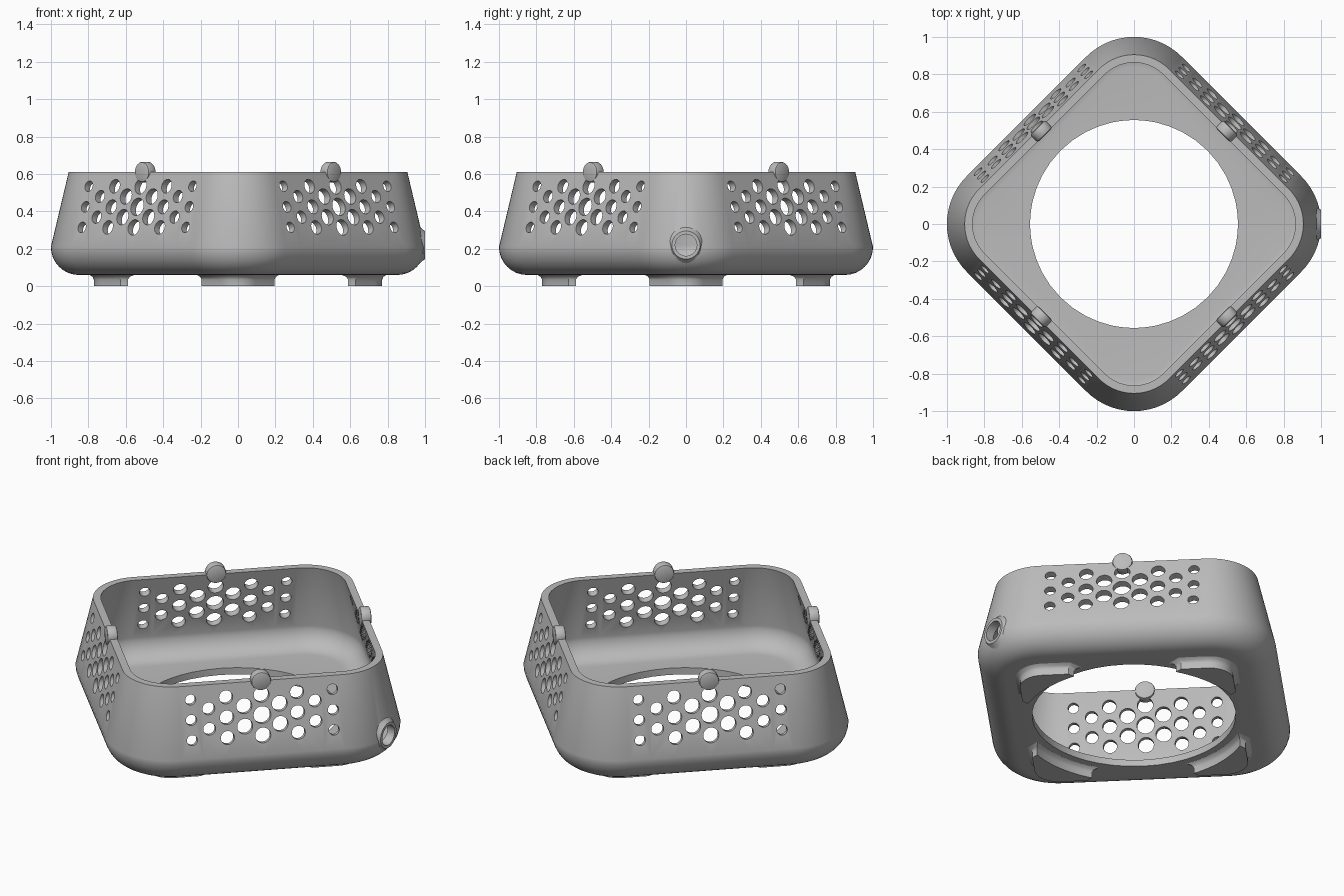
import bpy, bmesh
from math import sin, cos, pi, sqrt, atan2
from mathutils import Matrix, Vector

cube = bpy.data.objects.get("Cube")
if cube:
    bpy.data.objects.remove(cube)

grey = bpy.data.materials.new("plain_grey")
grey.use_nodes = True
grey.diffuse_color = (0.5, 0.5, 0.5, 1)
grey.node_tree.nodes["Principled BSDF"].inputs["Base Color"].default_value = (0.5, 0.5, 0.5, 1)

CORNER = 0.64     # distance of corner arc centres from the middle
RADIUS = 0.36     # largest corner radius
SIDE = CORNER / sqrt(2) + RADIUS
HOLE = 0.555
TILT = atan2(0.095, 0.40)


def finish(bm, name):
    bmesh.ops.recalc_face_normals(bm, faces=bm.faces)
    mesh = bpy.data.meshes.new(name)
    bm.to_mesh(mesh)
    bm.free()
    obj = bpy.data.objects.new(name, mesh)
    bpy.context.collection.objects.link(obj)
    mesh.materials.append(grey)
    return obj


def smooth(obj):
    bpy.ops.object.select_all(action='DESELECT')
    obj.select_set(True)
    bpy.context.view_layer.objects.active = obj
    bpy.ops.object.shade_smooth_by_angle(angle=0.6)


def loft(bm, rings, closed=False):
    """Skin a list of point rings; cap the ends or join last to first."""
    loops = [[bm.verts.new(p) for p in ring] for ring in rings]
    n = len(loops[0])
    for a, b in zip(loops, loops[1:] + (loops[:1] if closed else [])):
        for i in range(n):
            j = (i + 1) % n
            bm.faces.new((a[i], a[j], b[j], b[i]))
    if not closed:
        bm.faces.new(loops[0])
        bm.faces.new(loops[-1])


def rounded_square(inset, z, arc=14, flat=8):
    r = RADIUS - inset
    corners = []
    for k in range(4):
        a = k * pi / 2
        c = Vector((CORNER * cos(a), CORNER * sin(a), z))
        corners.append([c + r * Vector((cos(a + t), sin(a + t), 0))
                        for t in [pi / 2 * (i / arc - 0.5) for i in range(arc + 1)]])
    pts = []
    for k in range(4):
        pts += corners[k]
        start, end = corners[k][-1], corners[(k + 1) % 4][0]
        pts += [start.lerp(end, i / flat) for i in range(1, flat)]
    return pts


def circle_like(ring, z):
    return [Vector((p.x, p.y, 0)).normalized() * HOLE + Vector((0, 0, z)) for p in ring]


# Shell: tapered wall with a rounded base and a round floor opening
def fillet(inset, z, r, steps=8):
    arc = [pi / 2 * i / steps for i in range(steps + 1)]
    return [(inset + r * (1 - cos(t)), z - r * sin(t)) for t in arc]


outer = [(0.095, 0.61)] + fillet(0.0, 0.21, 0.15)
inner = [(0.137, 0.61)] + fillet(0.042, 0.22, 0.12)
rings = [rounded_square(*p) for p in outer]
rings.append(circle_like(rings[0], 0.06))
rings.append(circle_like(rings[0], 0.10))
rings += [rounded_square(*p) for p in reversed(inner)]
bm = bmesh.new()
loft(bm, rings, closed=True)
shell = finish(bm, "shell")

# Cutter: vent holes on four sides plus the cable hole
bm = bmesh.new()
for side in range(4):
    turn = Matrix.Rotation(pi / 4 + side * pi / 2, 4, 'Z')
    for col in range(-4, 5):
        for z in ((0.53, 0.42, 0.31) if col % 2 == 0 else (0.475, 0.365)):
            along = col * 0.098
            away = sqrt(along ** 2 + (z - 0.42) ** 2)
            wall = SIDE - 0.095 * (z - 0.21) / 0.40 - 0.02
            place = (turn @ Matrix.Translation((wall, along, z))
                     @ Matrix.Rotation(pi / 2 - TILT, 4, 'Y'))
            r = 0.048 - 0.046 * away
            bmesh.ops.create_cone(bm, cap_ends=True, segments=24, radius1=r,
                                  radius2=r, depth=0.13, matrix=place)
bmesh.ops.create_cone(bm, cap_ends=True, segments=32, radius1=0.058, radius2=0.058, depth=0.3,
                      matrix=Matrix.Translation((0.95, 0, 0.22)) @ Matrix.Rotation(pi / 2, 4, 'Y'))
cutter = finish(bm, "hole_cutter")
cutter.hide_render = True
mod = shell.modifiers.new("holes", 'BOOLEAN')
mod.operation = 'DIFFERENCE'
mod.solver = 'EXACT'
mod.object = cutter
bpy.context.view_layer.objects.active = shell
bpy.ops.object.modifier_apply(modifier=mod.name)
bpy.data.objects.remove(cutter)
smooth(shell)

# Flared collar around the cable hole
bm = bmesh.new()
collar = [(0.957, 0.11), (0.972, 0.097), (0.986, 0.084), (1.0, 0.075), (1.0, 0.058), (0.957, 0.058)]
loft(bm, [[(x, r * cos(i * pi / 16), 0.22 + r * sin(i * pi / 16)) for i in range(32)]
          for x, r in collar], closed=True)
smooth(finish(bm, "cable_collar"))


# Corner feet: hollowed by the opening, flared where they meet the base
def foot_outline(grow, z):
    w, big, r = 0.195 + grow, 0.62 - grow, 0.13 + grow
    ys = [w * (i / 6 - 1) for i in range(13)]
    pts = [(sqrt(big ** 2 - y ** 2), y, z) for y in ys]
    reach = CORNER + r * sqrt(2)
    pts.append((reach - w, w, z))
    for i in range(11):
        t = pi / 4 * (1 - i / 5)
        pts.append((CORNER + r * cos(t), r * sin(t), z))
    pts.append((reach - w, -w, z))
    return pts


for k, name in enumerate(("left_foot", "back_foot", "right_foot", "front_foot")):
    bm = bmesh.new()
    loft(bm, [foot_outline(*p) for p in
              ((0, 0), (0, 0.035), (0.007, 0.05), (0.025, 0.061), (0.025, 0.07))])
    bm.transform(Matrix.Rotation(k * pi / 2, 4, 'Z'))
    smooth(finish(bm, name))

# Rounded snap tabs on the rim, one in the middle of each side
for k, name in enumerate(("back_left_tab", "back_right_tab", "front_right_tab", "front_left_tab")):
    bm = bmesh.new()
    loft(bm, [[(u, r * cos(i * pi / 16), 0.61 + r * sin(i * pi / 16)) for i in range(32)]
              for u, r in ((0.672, 0.045), (0.675, 0.052), (0.682, 0.055),
                           (0.72, 0.055), (0.727, 0.052), (0.73, 0.045))])
    bm.transform(Matrix.Rotation(pi / 4 + k * pi / 2, 4, 'Z'))
    smooth(finish(bm, name))
